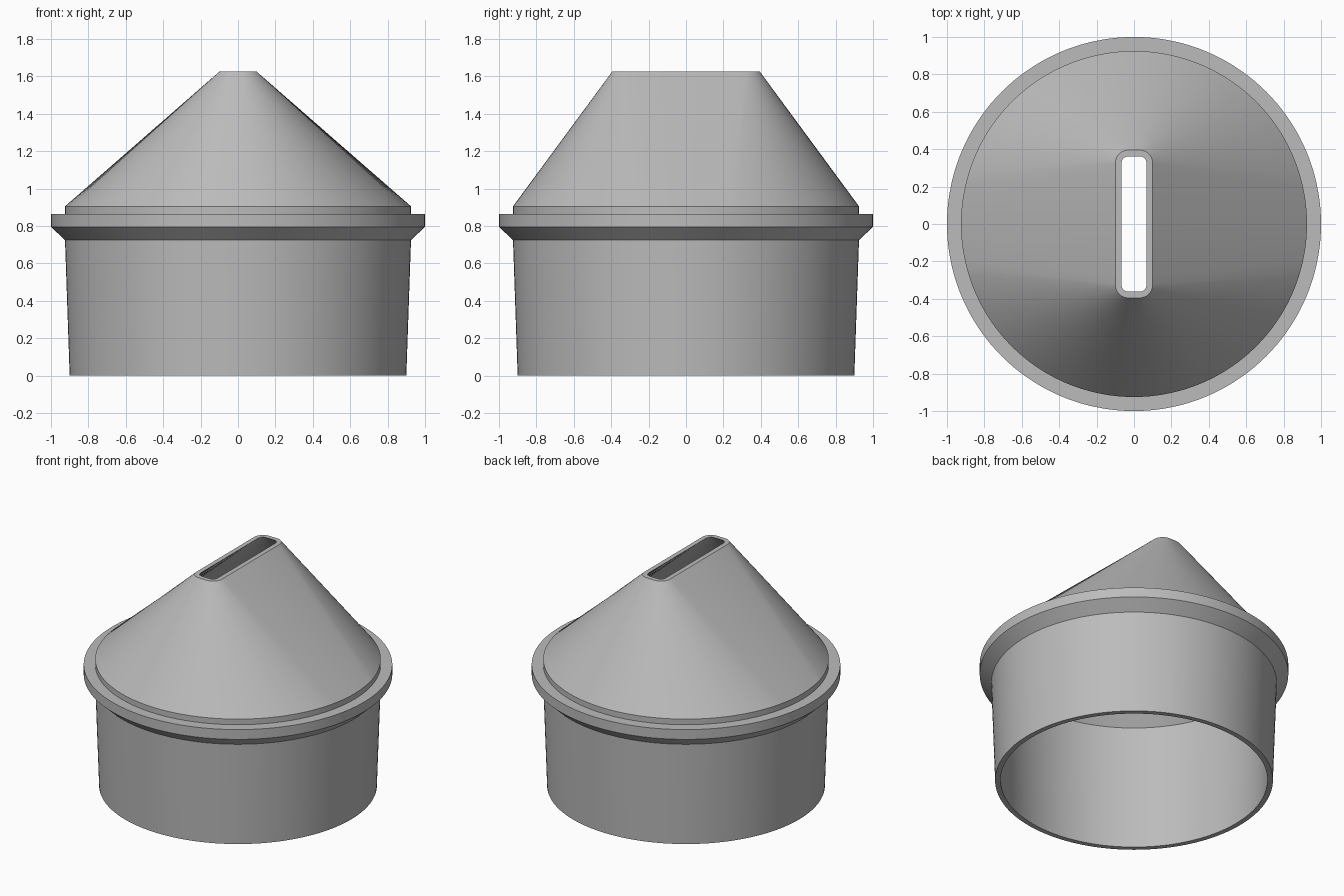
import bpy
import bmesh
from math import sin, cos, pi, radians, copysign

cube = bpy.data.objects.get("Cube")
if cube:
    bpy.data.objects.remove(cube, do_unlink=True)

SEGMENTS = 144
SIDE, END = radians(15), radians(7.5)   # arcs that blend into the slot's straight edges

grey = bpy.data.materials.new("plain_grey")
grey.use_nodes = True
colour = (0.5, 0.5, 0.5, 1)
grey.diffuse_color = colour
grey.node_tree.nodes["Principled BSDF"].inputs["Base Color"].default_value = colour


def circle(radius, z):
    steps = [2 * pi * i / SEGMENTS for i in range(SEGMENTS)]
    return [(radius * cos(a), radius * sin(a), z) for a in steps]


def slot(hx, hy, r, z):
    """Rounded rectangle with one point for each point of the circle."""
    ring = []
    for cx, cy, _ in circle(1, z):
        a = min(pi / 2, max(0, bmesh_angle(abs(cx), abs(cy))))
        if a <= SIDE:
            x, y = hx, (hy - r) * a / SIDE
        elif a >= pi / 2 - END:
            x, y = (hx - r) * (pi / 2 - a) / END, hy
        else:
            t = (a - SIDE) / (pi / 2 - SIDE - END) * pi / 2
            x, y = hx - r + r * cos(t), hy - r + r * sin(t)
        ring.append((copysign(x, cx), copysign(y, cy), z))
    return ring


def bmesh_angle(x, y):
    from math import atan2
    return atan2(y, x)


def loft(name, rings):
    """Skin consecutive rings with quads."""
    bm = bmesh.new()
    rows = [[bm.verts.new(p) for p in ring] for ring in rings]
    for low, high in zip(rows, rows[1:]):
        for i in range(SEGMENTS):
            j = (i + 1) % SEGMENTS
            bm.faces.new((low[i], low[j], high[j], high[i]))
    mesh = bpy.data.meshes.new(name)
    bm.to_mesh(mesh)
    bm.free()
    mesh.materials.append(grey)
    obj = bpy.data.objects.new(name, mesh)
    bpy.context.collection.objects.link(obj)
    bpy.ops.object.select_all(action="DESELECT")
    obj.select_set(True)
    bpy.context.view_layer.objects.active = obj
    bpy.ops.object.shade_smooth_by_angle(angle=radians(25))
    return obj


# Tapered hollow sleeve with its flange, from the inner wall round to the outside
sleeve_profile = [(0.89, 0.905), (0.865, 0), (0.9, 0), (0.925, 0.725),
                  (1, 0.795), (1, 0.865), (0.925, 0.865), (0.925, 0.905)]
loft("flanged_sleeve", [circle(r, z) for r, z in sleeve_profile])

# Hood blending from the round sleeve to the slot, outside then inside
loft("slotted_hood", [circle(0.925, 0.905),
                      slot(0.1, 0.395, 0.07, 1.625),
                      slot(0.067, 0.362, 0.037, 1.625),
                      circle(0.89, 0.905)])
